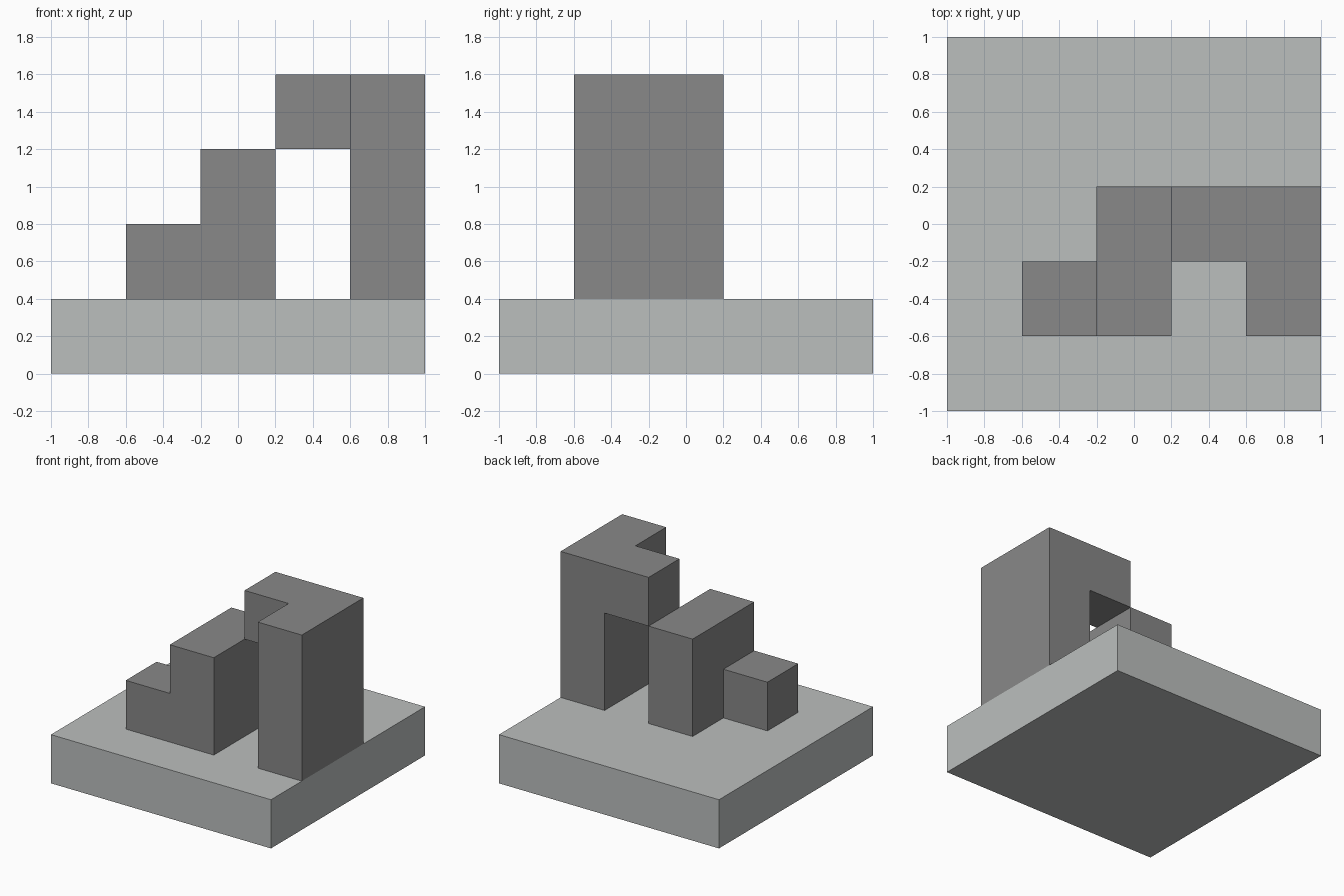
import bpy, bmesh
from itertools import product
from mathutils import Vector

default = bpy.data.objects.get("Cube")
if default:
    bpy.data.objects.remove(default, do_unlink=True)

UNIT = 0.4                               # the whole model sits on this module
ORIGIN = Vector((-1, -1, 0))


def make_material(name, rgb):
    mat = bpy.data.materials.new(name)
    mat.use_nodes = True
    mat.diffuse_color = (*rgb, 1)
    mat.node_tree.nodes["Principled BSDF"].inputs["Base Color"].default_value = (*rgb, 1)
    return mat


def block_cells(start, size):
    """Module cells filled by a box."""
    return set(product(*(range(s, s + n) for s, n in zip(start, size))))


def build_solid(name, boxes, mat):
    """Join boxes into one closed shell, with no inner faces."""
    cells = set().union(*(block_cells(*box) for box in boxes))
    bm = bmesh.new()
    for cell in cells:
        for axis, side in product(range(3), (0, 1)):
            neighbour = list(cell)
            neighbour[axis] += 2 * side - 1
            if tuple(neighbour) in cells:
                continue
            corners = []
            for u, v in ((0, 0), (1, 0), (1, 1), (0, 1)):
                p = Vector(cell)
                p[axis] += side
                p[(axis + 1) % 3] += u
                p[(axis + 2) % 3] += v
                corners.append(bm.verts.new(ORIGIN + p * UNIT))
            bm.faces.new(corners if side else corners[::-1])
    bmesh.ops.remove_doubles(bm, verts=bm.verts, dist=UNIT / 100)
    bmesh.ops.dissolve_limit(bm, angle_limit=UNIT / 10, verts=bm.verts, edges=bm.edges)
    mesh = bpy.data.meshes.new(name)
    bm.to_mesh(mesh)
    bm.free()
    mesh.materials.append(mat)
    obj = bpy.data.objects.new(name, mesh)
    bpy.context.collection.objects.link(obj)
    return obj


light_grey = make_material("light grey", (0.50, 0.52, 0.515))
dark_grey = make_material("dark grey", (0.246, 0.246, 0.246))

# Square slab
build_solid("base_slab", [((0, 0, 0), (5, 5, 1))], light_grey)

# Low step and middle block
build_solid("stepped_block", [((1, 1, 1), (1, 1, 1)),
                              ((2, 1, 1), (1, 2, 2))], dark_grey)

# Tall block with the overhanging arm at its top
build_solid("tower_with_arm", [((4, 1, 1), (1, 2, 3)),
                               ((3, 2, 3), (1, 1, 1))], dark_grey)
